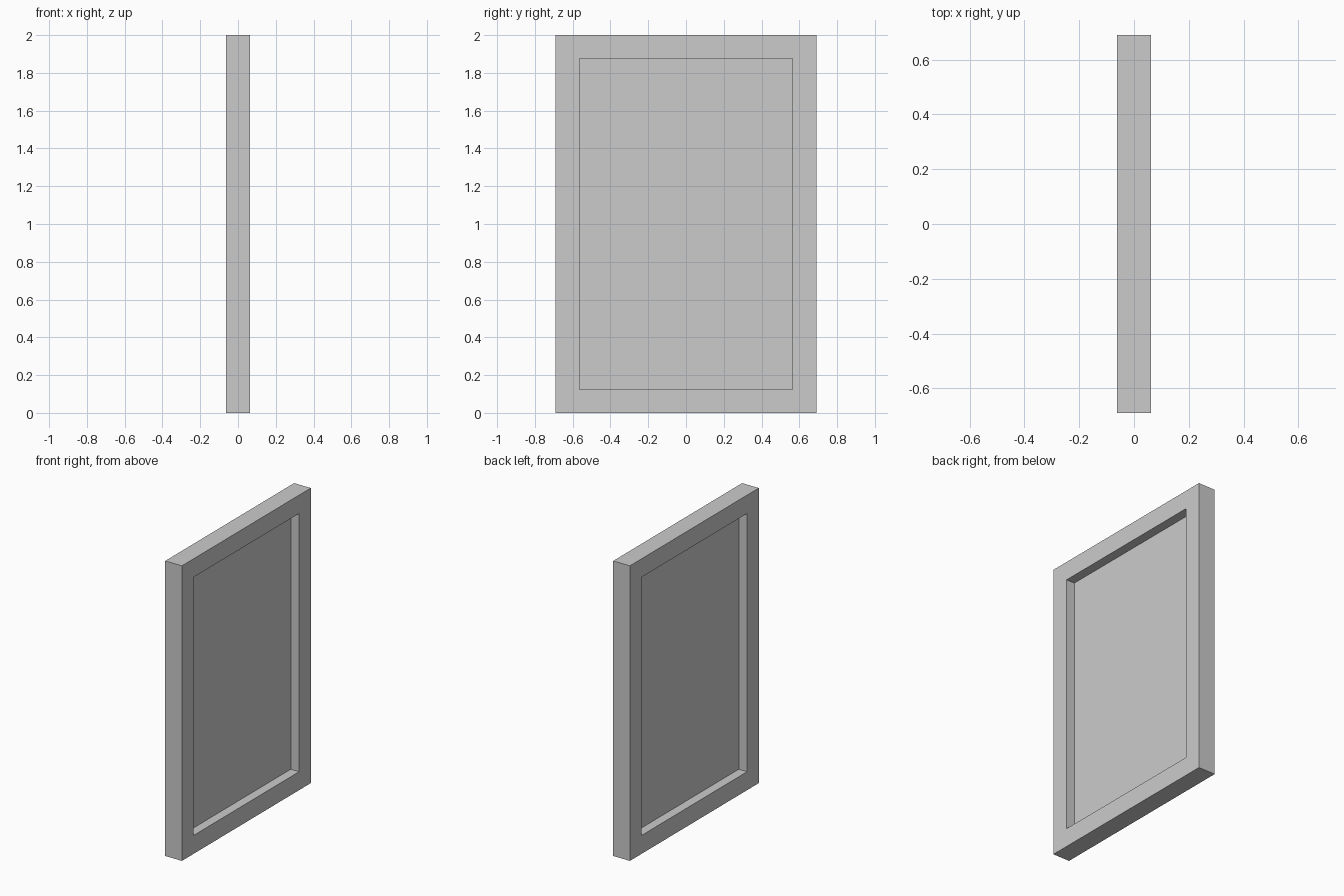
import bpy, bmesh

if "Cube" in bpy.data.objects:
    bpy.data.objects.remove(bpy.data.objects["Cube"])

W, H, B, T = 0.69, 2.0, 0.125, 0.0625  # half width, height, border, half thickness


def rect(bm, x, inset):
    w, lo, hi = W - inset, inset, H - inset
    return [bm.verts.new((x, y, z)) for y, z in ((-w, lo), (w, lo), (w, hi), (-w, hi))]


def finish(bm, name):
    bmesh.ops.recalc_face_normals(bm, faces=bm.faces)
    mesh = bpy.data.meshes.new(name)
    bm.to_mesh(mesh)
    bm.free()
    bpy.context.collection.objects.link(bpy.data.objects.new(name, mesh))


# Mitred rectangular frame: a closed ring of four rectangular loops
bm = bmesh.new()
loops = [rect(bm, x, i) for x, i in ((T, 0), (T, B), (-T, B), (-T, 0))]
for k in range(4):
    a, b = loops[k], loops[(k + 1) % 4]
    for j in range(4):
        n = (j + 1) % 4
        bm.faces.new((a[j], a[n], b[n], b[j]))
finish(bm, "frame")

# Thin pane set midway through the frame
bm = bmesh.new()
bm.faces.new(rect(bm, 0, B))
finish(bm, "pane")
